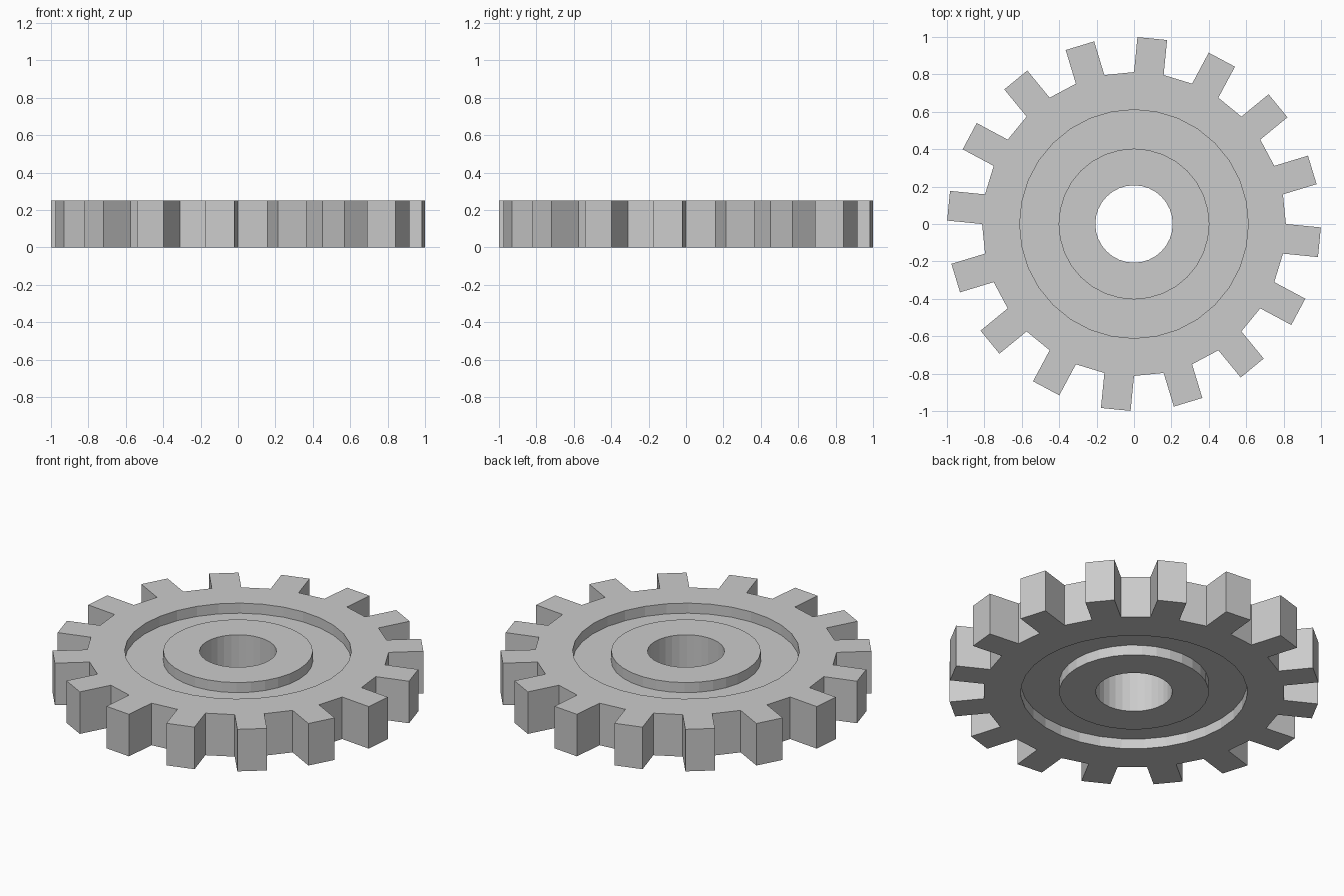
import bpy, bmesh, math

if "Cube" in bpy.data.objects:
    bpy.data.objects.remove(bpy.data.objects["Cube"])

SIDES = 32
ROOT, TOOTH, H, D = 0.812, 0.188, 0.25, 0.06
BORE, HUB, RIM = 0.207, 0.403, 0.611

# closed cross-section (radius, height): rim, recessed web, hub and bore
profile = [(ROOT, 0), (ROOT, H), (RIM, H), (RIM, H - D), (HUB, H - D), (HUB, H),
           (BORE, H), (BORE, 0), (HUB, 0), (HUB, D), (RIM, D), (RIM, 0)]

bm = bmesh.new()
rings = []
for i in range(SIDES):
    a = 2 * math.pi * i / SIDES
    rings.append([bm.verts.new((r * math.cos(a), r * math.sin(a), z)) for r, z in profile])

# spin the section, remembering every second outer face for a tooth
tooth_faces = []
for i in range(SIDES):
    a, b = rings[i], rings[(i + 1) % SIDES]
    for j in range(len(profile)):
        k = (j + 1) % len(profile)
        f = bm.faces.new((a[j], b[j], b[k], a[k]))
        if j == 0 and i % 2:
            tooth_faces.append(f)
bmesh.ops.recalc_face_normals(bm, faces=bm.faces)

# teeth: push the chosen faces straight out
for f in bmesh.ops.extrude_discrete_faces(bm, faces=tooth_faces)["faces"]:
    f.normal_update()
    c = f.calc_center_median()
    c.z = 0
    bmesh.ops.translate(bm, verts=f.verts, vec=c.normalized() * TOOTH)
bmesh.ops.recalc_face_normals(bm, faces=bm.faces)

mesh = bpy.data.meshes.new("gear_wheel")
bm.to_mesh(mesh)
bm.free()
bpy.context.collection.objects.link(bpy.data.objects.new("gear_wheel", mesh))
